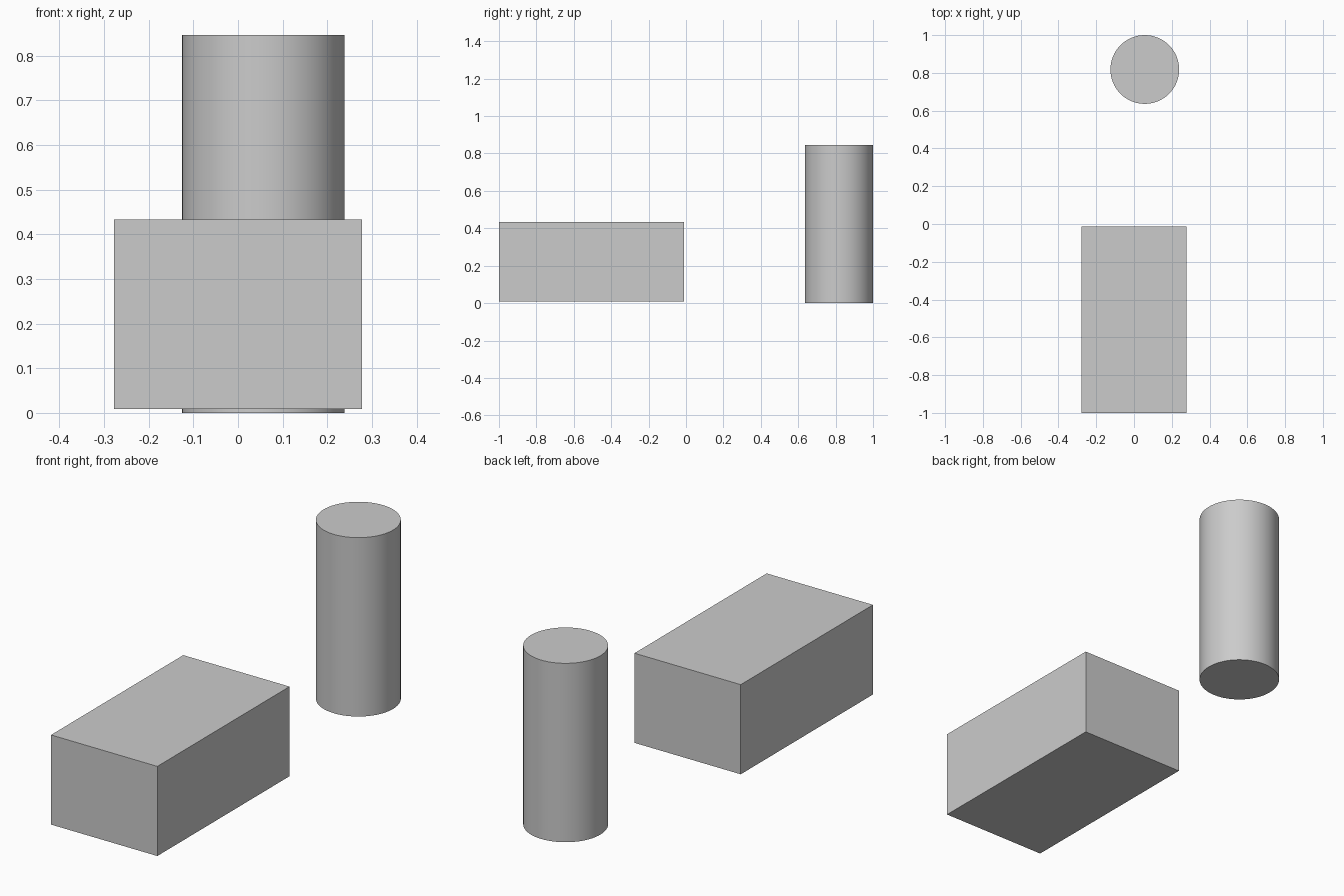
import bpy
import math

if "Cube" in bpy.data.objects:
    bpy.data.objects.remove(bpy.data.objects["Cube"])

# Rectangular block at the front
bpy.ops.mesh.primitive_cube_add(size=1, location=(0, -0.506, 0.221))
block = bpy.context.object
block.name = "block"
block.scale = (0.556, 0.988, 0.424)
bpy.ops.object.transform_apply(location=False, rotation=False, scale=True)

# Upright cylinder at the back
bpy.ops.mesh.primitive_cylinder_add(vertices=64, radius=0.182, depth=0.846,
                                    location=(0.057, 0.818, 0.423))
cylinder = bpy.context.object
cylinder.name = "upright_cylinder"
bpy.ops.object.shade_smooth_by_angle(angle=math.radians(30))
